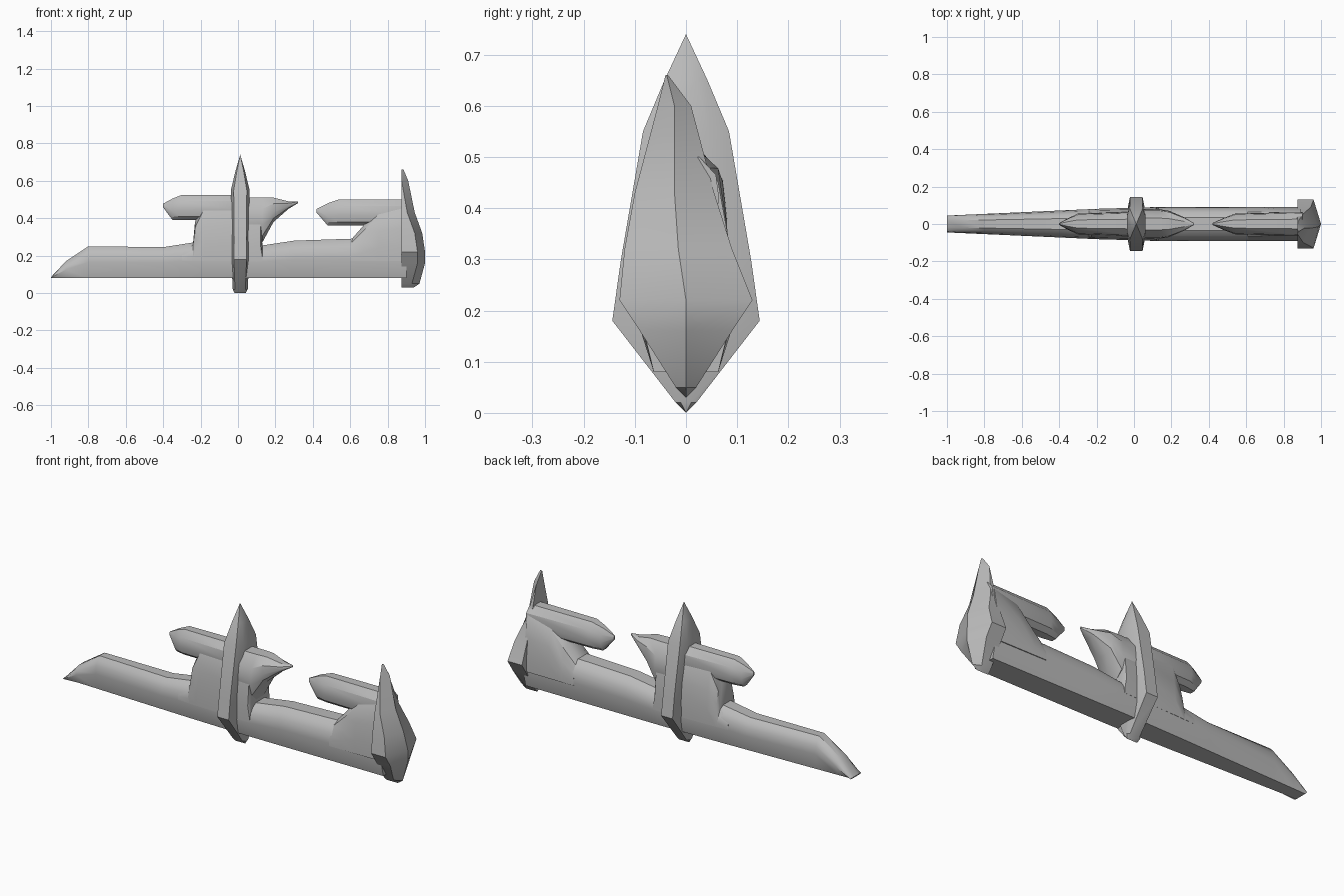
import bpy
import bmesh
import math

default = bpy.data.objects.get("Cube")
if default:
    bpy.data.objects.remove(default)

# One plain grey
grey = bpy.data.materials.new("plain grey")
grey.use_nodes = True
colour = (0.5, 0.5, 0.5, 1)
grey.diffuse_color = colour
grey.node_tree.nodes["Principled BSDF"].inputs["Base Color"].default_value = colour


def loft(name, rings, angle=32):
    """Skin a list of equal-length rings and cap both ends."""
    bm = bmesh.new()
    loops = [[bm.verts.new(point) for point in ring] for ring in rings]
    for near, far in zip(loops, loops[1:]):
        for i in range(len(near)):
            bm.faces.new((near[i - 1], near[i], far[i], far[i - 1]))
    bm.faces.new(loops[0])
    bm.faces.new(loops[-1])
    bmesh.ops.remove_doubles(bm, verts=bm.verts, dist=0.0005)
    bmesh.ops.recalc_face_normals(bm, faces=bm.faces)
    mesh = bpy.data.meshes.new(name)
    bm.to_mesh(mesh)
    bm.free()
    mesh.materials.append(grey)
    obj = bpy.data.objects.new(name, mesh)
    bpy.context.collection.objects.link(obj)
    bpy.ops.object.select_all(action="DESELECT")
    obj.select_set(True)
    bpy.context.view_layer.objects.active = obj
    bpy.ops.object.shade_smooth_by_angle(angle=math.radians(angle))


def mirrored(half):
    """Close a half section by reflecting its first coordinate."""
    return half + [(-side, up) for side, up in reversed(half)]


def beam(name, stations, half):
    """Sweep a section along x; stations are x, bottom, top, half width."""
    section = mirrored(half)
    loft(name, [[(x, width * side, bottom + (top - bottom) * up)
                 for side, up in section]
                for x, bottom, top, width in stations])


def bar(name, bottom, outline, half):
    """Beam with a level bottom that slims towards the pointed end."""
    beam(name, [(x, bottom, top, 0.09 + 0.045 * min(x, 0))
                for x, top in outline], half)


def arm(name, tip, root, bottom, top):
    """Level arm that closes to a point at its tip."""
    length = root - tip
    middle = (bottom + top) / 2
    width = 0.065
    beam(name, [(tip, middle, middle + 0.02, 0.005),
                (tip + length / 8, bottom, top - 0.02, width / 2),
                (tip + length / 4, bottom, top, width * 0.85),
                (root, bottom, top, width)], ARM)


BODY = [(0.7, 0), (1, 0.5), (0.9, 0.75), (0.7, 0.9), (0.4, 1)]
UPRIGHT = [(1, 0), (1, 0.25), (0.9, 0.55), (0.7, 0.85), (0.35, 1)]
ARM = [(0.4, 0), (0.85, 0.15), (1, 0.4), (0.9, 0.75), (0.4, 1)]

# Long lower bar with a slanted tip
bar("body", 0.08, [(-1, 0.085), (-0.92, 0.17), (-0.8, 0.25), (-0.4, 0.245),
                   (-0.24, 0.27), (0.1, 0.25), (0.3, 0.28), (0.9, 0.3)], BODY)

# Uprights joining the bar to the arms
bar("middle_upright", 0.17, [(-0.3, 0.24), (-0.24, 0.27), (-0.23, 0.38),
                             (-0.18, 0.5), (0.12, 0.51), (0.13, 0.26)], UPRIGHT)
bar("end_upright", 0.17, [(0.6, 0.28), (0.67, 0.36), (0.75, 0.46),
                          (0.89, 0.5)], UPRIGHT)

# Upper arms
arm("right_arm", -0.4, 0, 0.39, 0.525)
arm("left_arm", 0.42, 0.9, 0.36, 0.5)
beam("broken_arm", [(0, 0.3, 0.51, 0.08), (0.13, 0.27, 0.51, 0.08),
                    (0.19, 0.38, 0.51, 0.07), (0.27, 0.45, 0.49, 0.035),
                    (0.32, 0.48, 0.49, 0.005)], ARM)

# Tall guard plate: height, half thickness, half depth
guard = [(0, 0.03, 0), (0.02, 0.04, 0.02), (0.18, 0.048, 0.144),
         (0.3, 0.047, 0.127), (0.55, 0.05, 0.084), (0.65, 0.026, 0.042),
         (0.74, 0, 0)]
corners = mirrored([(0.7, -1), (1, -0.5), (1, 0.5), (0.7, 1)])
loft("guard", [[(0.012 + thick * side, depth * along, z) for side, along in corners]
               for z, thick, depth in guard])

# Jagged end cap: height, ridge x, front depth, back depth
cap = [(0.03, 0.94, 0, 0), (0.05, 0.97, 0.02, 0.02), (0.16, 1, 0.09, 0.09),
       (0.22, 1, 0.13, 0.13), (0.32, 0.985, 0.12, 0.09), (0.43, 0.945, 0.1, 0.055),
       (0.6, 0.91, 0.055, 0.01), (0.66, 0.885, 0.04, -0.035)]
inner = 0.875
rings = []
for z, ridge, front, back in cap:
    edge = max(inner, ridge - 0.04)
    rings.append([(inner, -front, z), (edge, -front, z),
                  (ridge, (back - front) / 2, z), (edge, back, z), (inner, back, z)])
loft("end_cap", rings, 25)
